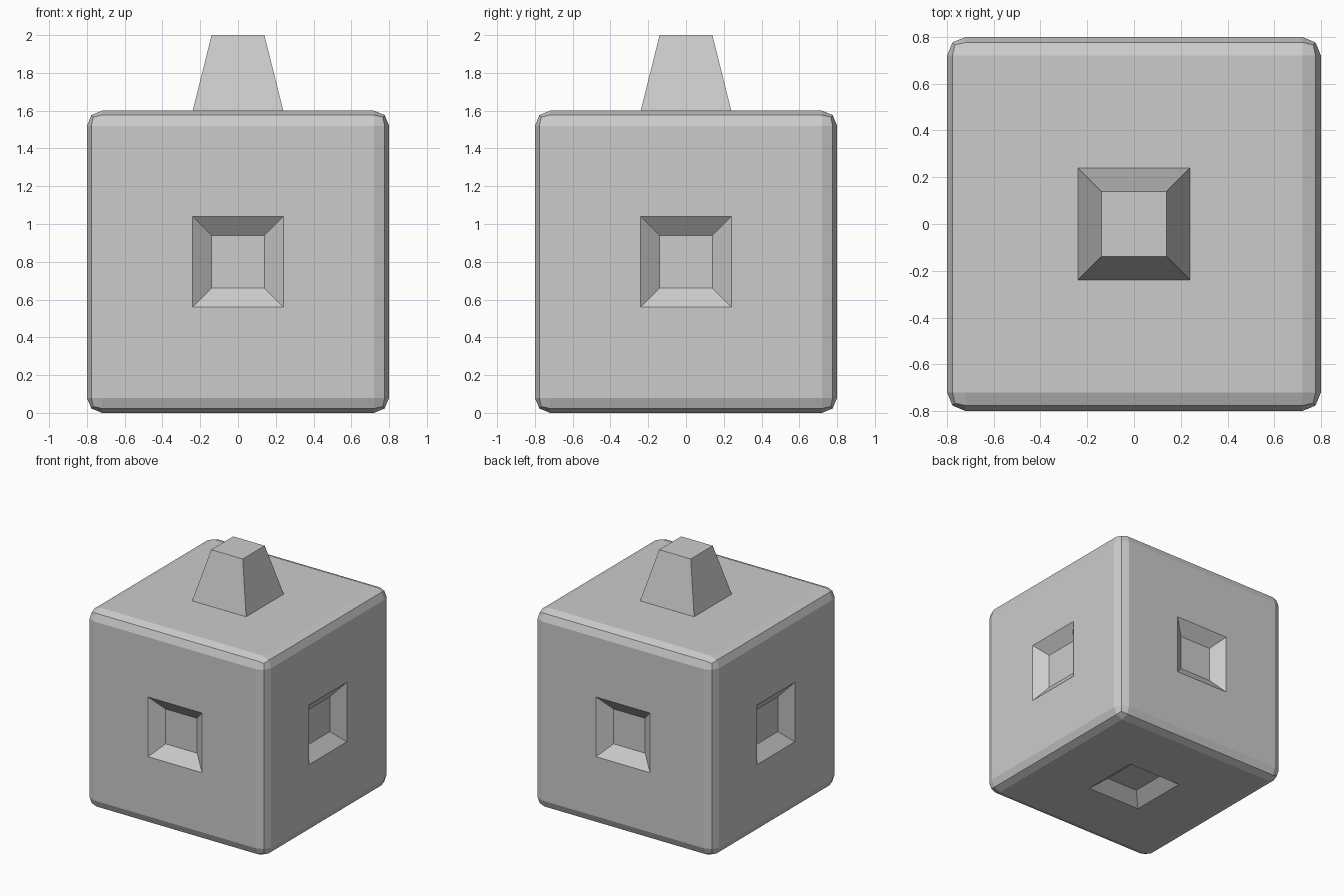
import bpy, bmesh
from mathutils import Matrix

if "Cube" in bpy.data.objects:
    bpy.data.objects.remove(bpy.data.objects["Cube"])

SIZE, BEVEL = 1.6, 0.08
OPENING, TAPER = 0.48, 0.10
SOCKET_DEPTH, PEG_HEIGHT = 0.08, 0.40

# Rounded cube standing on z = 0
bm = bmesh.new()
bmesh.ops.create_cube(bm, size=SIZE, matrix=Matrix.Translation((0, 0, SIZE / 2)))
bmesh.ops.bevel(bm, geom=bm.edges[:], offset=BEVEL, offset_type='OFFSET',
                segments=2, profile=0.5, affect='EDGES')
bm.normal_update()

# Square outline in the middle of each of the six sides
sides = sorted(bm.faces, key=lambda f: f.calc_area())[-6:]
margin = (SIZE - 2 * BEVEL - OPENING) / 2
bmesh.ops.inset_individual(bm, faces=sides, thickness=margin, use_even_offset=True)
bm.normal_update()

# Tapered peg on top, tapered sockets on the other five sides
for face in sides:
    height = PEG_HEIGHT if face.normal.z > 0.9 else -SOCKET_DEPTH
    move = face.normal * height
    bmesh.ops.inset_individual(bm, faces=[face], thickness=TAPER, use_even_offset=True)
    bmesh.ops.translate(bm, verts=face.verts[:], vec=move)

bmesh.ops.recalc_face_normals(bm, faces=bm.faces[:])
mesh = bpy.data.meshes.new("linking_cube")
bm.to_mesh(mesh)
bm.free()
cube = bpy.data.objects.new("linking_cube", mesh)
bpy.context.collection.objects.link(cube)
